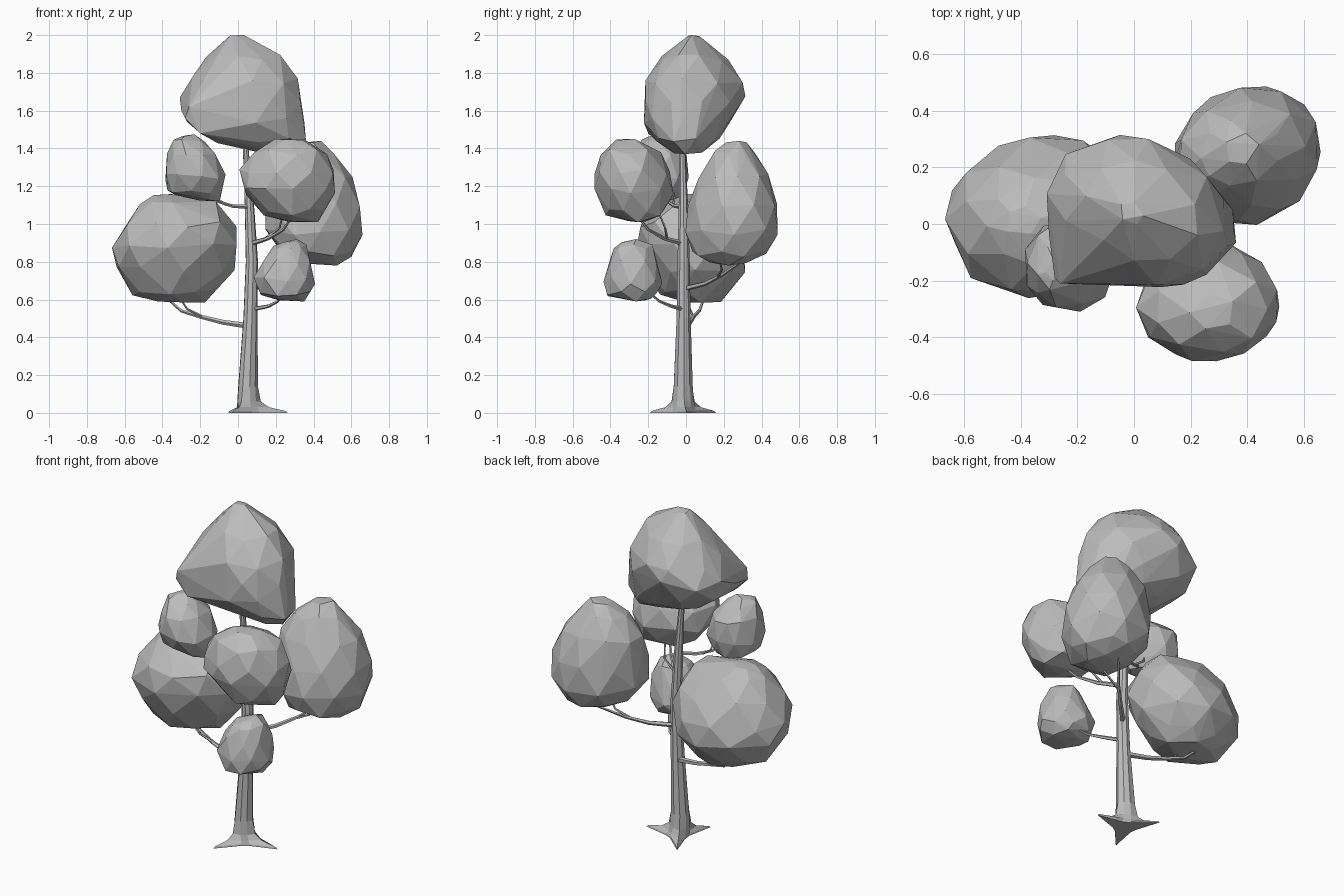
import bpy
import bmesh
import math
import random
from mathutils import Vector

random.seed(4)

default_cube = bpy.data.objects.get("Cube")
if default_cube:
    bpy.data.objects.remove(default_cube, do_unlink=True)

# Single plain material shared by every part
grey = bpy.data.materials.new("plain grey")
grey.use_nodes = True
colour = (0.5, 0.5, 0.5, 1)
grey.diffuse_color = colour
grey.node_tree.nodes["Principled BSDF"].inputs["Base Color"].default_value = colour


def finish(name, bm):
    """Turn a bmesh into a flat shaded object."""
    bmesh.ops.recalc_face_normals(bm, faces=bm.faces[:])
    mesh = bpy.data.meshes.new(name)
    bm.to_mesh(mesh)
    bm.free()
    mesh.materials.append(grey)
    obj = bpy.data.objects.new(name, mesh)
    bpy.context.collection.objects.link(obj)
    return obj


def skin(bm, rings):
    """Bridge consecutive rings of vertices and cap both ends."""
    count = len(rings[0])
    for lower, upper in zip(rings, rings[1:]):
        for i in range(count):
            j = (i + 1) % count
            bm.faces.new((lower[i], lower[j], upper[j], upper[i]))
    bm.faces.new(rings[0][::-1])
    bm.faces.new(rings[-1])


def crown(name, *rows, sides=9, skew=0, corners=()):
    """Faceted foliage clump; each row is height, x range and y range.
    Skew leans the outline towards a diagonal, corners are extra bulges."""
    bm = bmesh.new()
    for point in corners:
        bm.verts.new(point)
    last = len(rows) - 1
    for k, (z, left, right, front, back) in enumerate(rows):
        at_end = k in (0, last)
        points = 5 if at_end else sides
        for i in range(points):
            angle = math.tau * (i + 0.5 * (k % 2) + random.uniform(-0.15, 0.15)) / points
            grow = 0.51 * random.uniform(1, 1.04)
            if at_end:
                lift = random.uniform(0, 0.02) * min(i, 1) * (1 if k == 0 else -1)
            else:
                lift = random.uniform(-0.018, 0.018)
            bm.verts.new((
                (left + right) / 2 + (right - left) * grow * math.cos(angle),
                (front + back) / 2 + (back - front) * grow * math.sin(angle + skew),
                z + lift))
    hull = bmesh.ops.convex_hull(bm, input=bm.verts[:])
    spare = {g for key in ("geom_interior", "geom_unused") for g in hull[key]
             if isinstance(g, bmesh.types.BMVert)}
    bmesh.ops.delete(bm, geom=list(spare), context='VERTS')
    return finish(name, bm)


def branch(name, start_radius, end_radius, *path, sides=5):
    """Thin tapering tube along a few points."""
    bm = bmesh.new()
    points = [Vector(p) for p in path]
    rings = []
    for k, point in enumerate(points):
        ahead = points[min(k + 1, len(points) - 1)]
        behind = points[max(k - 1, 0)]
        turn = (ahead - behind).to_track_quat('Z', 'Y')
        t = k / (len(points) - 1)
        radius = start_radius + (end_radius - start_radius) * t
        rings.append([
            bm.verts.new(point + turn @ Vector((
                radius * math.cos(math.tau * i / sides),
                radius * math.sin(math.tau * i / sides), 0)))
            for i in range(sides)])
    skin(bm, rings)
    return finish(name, bm)


def trunk(name, *rows, sides=9):
    """Trunk rings (height, centre x, centre y, radius, root reach)."""
    bm = bmesh.new()
    rings = []
    for z, x, y, radius, reach in rows:
        ring = []
        for i in range(sides):
            angle = math.tau * i / sides + 0.06
            r = radius + (reach if i % 3 == 0 else 0)
            ring.append(bm.verts.new((x + r * math.cos(angle), y + r * math.sin(angle), z)))
        rings.append(ring)
    skin(bm, rings)
    return finish(name, bm)


# Trunk with three spreading roots
trunk("trunk",
      (0, .06, -.01, .065, .137),
      (.01, .06, -.01, .063, .13),
      (.03, .055, -.012, .059, .05),
      (.06, .05, -.013, .056, .015),
      (.14, .05, -.015, .051, .005),
      (.5, .065, -.013, .038, 0),
      (.8, .073, -.013, .033, 0),
      (1.1, .06, -.014, .025, 0),
      (1.5, .034, -.02, .012, 0))

# Branches and their forks
branch("left_branch", .016, .006, (.06, 0, .46), (-.08, .02, .48),
       (-.2, .04, .51), (-.3, .07, .54), (-.39, .1, .62))
branch("left_fork", .008, .004, (-.18, .04, .505), (-.27, .02, .55), (-.33, 0, .64))
branch("low_front_branch", .012, .005, (.08, -.02, .55), (.16, -.08, .565),
       (.21, -.14, .59), (.25, -.2, .64))
branch("back_branch", .015, .006, (.08, 0, .66), (.18, .1, .685),
       (.27, .19, .73), (.38, .32, .82))
branch("back_fork", .008, .004, (.25, .17, .72), (.34, .19, .76), (.4, .17, .83))
branch("front_branch", .014, .005, (.08, -.03, .9), (.16, -.12, .925),
       (.24, -.2, .97), (.3, -.27, 1.06))
branch("front_fork", .008, .004, (.14, -.1, .92), (.22, -.11, .98), (.25, -.16, 1.1))
branch("upper_left_branch", .012, .005, (.06, -.02, 1.09), (-.03, -.06, 1.095),
       (-.11, -.1, 1.12), (-.17, -.15, 1.18))
branch("upper_left_fork", .007, .004, (-.06, -.07, 1.1), (-.12, -.06, 1.14), (-.14, -.08, 1.2))

# Foliage clumps
crown("top_foliage",
      (1.37, .12, .3, -.06, .1),
      (1.44, -.1, .36, -.15, .17),
      (1.55, -.27, .34, -.21, .24),
      (1.66, -.29, .33, -.22, .3),
      (1.76, -.25, .31, -.2, .3),
      (1.88, -.16, .22, -.13, .22),
      (2, -.05, .03, 0, .08),
      skew=-.2,
      corners=((-.28, -.19, 1.56), (-.26, -.21, 1.62), (-.2, -.2, 1.48), (-.3, -.04, 1.6)))
crown("big_left_foliage",
      (.585, -.45, -.18, 0, .18),
      (.64, -.55, -.12, -.13, .23),
      (.76, -.65, -.03, -.2, .3),
      (.88, -.65, 0, -.25, .3),
      (1, -.6, -.02, -.24, .25),
      (1.1, -.51, -.11, -.14, .16),
      (1.16, -.46, -.33, -.04, .06),
      skew=.08)
crown("upper_left_foliage",
      (1.12, -.22, -.1, -.2, -.08),
      (1.16, -.37, -.09, -.26, -.02),
      (1.25, -.39, -.07, -.31, .01),
      (1.36, -.37, -.12, -.29, 0),
      (1.43, -.34, -.18, -.24, -.07),
      (1.475, -.31, -.23, -.2, -.13))
crown("front_foliage",
      (1.01, .26, .42, -.32, -.2),
      (1.06, .14, .46, -.42, -.12),
      (1.17, .03, .5, -.48, -.07),
      (1.28, .02, .5, -.48, -.09),
      (1.38, .08, .46, -.45, -.14),
      (1.45, .2, .36, -.37, -.25),
      corners=((.05, -.4, 1.19), (.07, -.39, 1.3)))
crown("back_foliage",
      (.78, .34, .52, .12, .32),
      (.84, .24, .6, .04, .42),
      (.96, .15, .65, 0, .48),
      (1.1, .15, .65, .02, .48),
      (1.25, .16, .6, .07, .43),
      (1.37, .24, .51, .14, .37),
      (1.44, .32, .44, .21, .32),
      skew=.1)
crown("low_front_foliage",
      (.59, .21, .35, -.33, -.18),
      (.63, .12, .39, -.42, -.15),
      (.7, .09, .4, -.43, -.13),
      (.8, .14, .39, -.41, -.15),
      (.88, .19, .36, -.38, -.18),
      (.92, .24, .32, -.34, -.25), sides=8)
